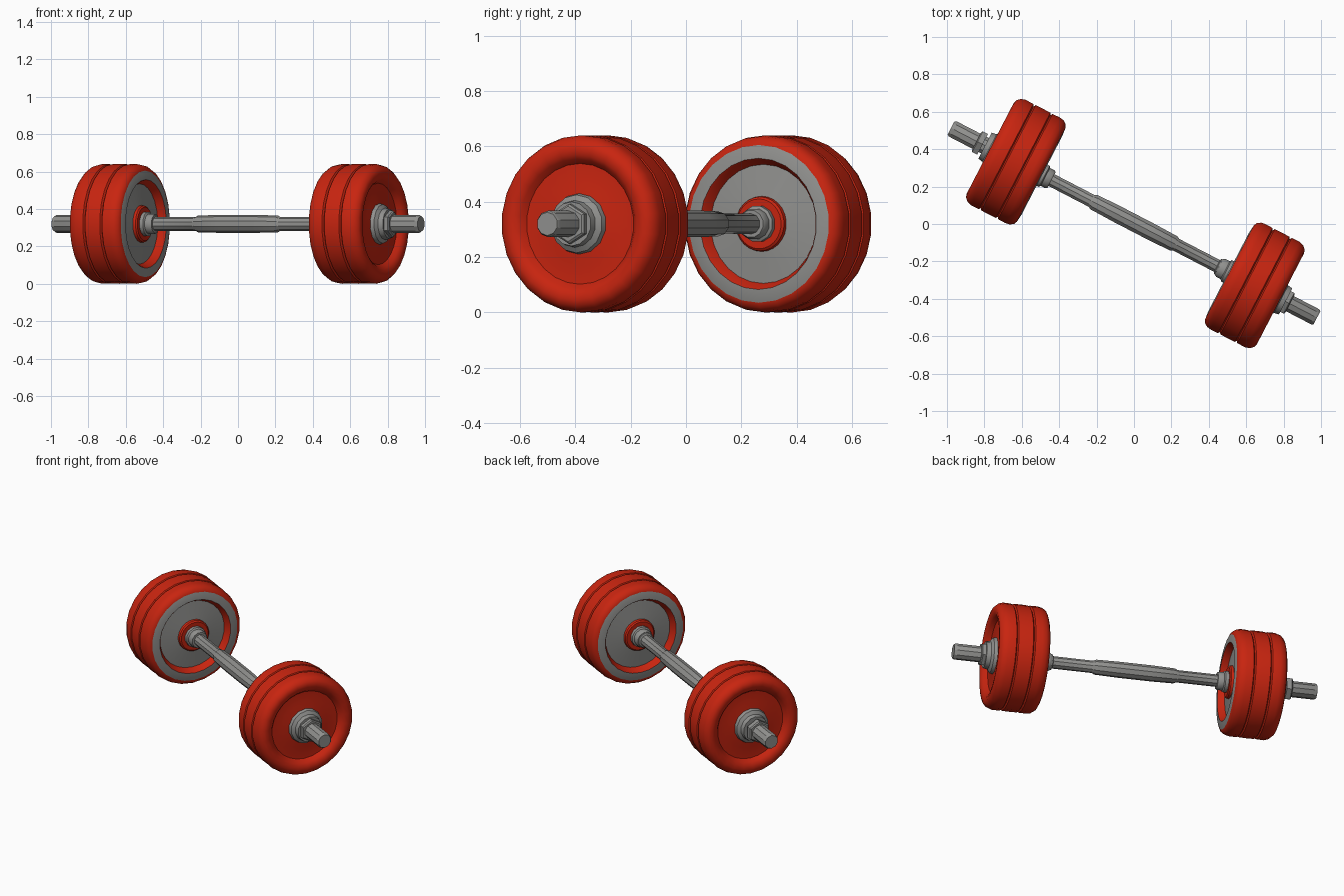
import bpy, bmesh, math

if "Cube" in bpy.data.objects:
    bpy.data.objects.remove(bpy.data.objects["Cube"])

ANGLE = math.radians(-27.4)      # bar lies diagonally on the ground
CENTRE = (0, 0.006, 0.32)


def material(name, rgb):
    m = bpy.data.materials.new(name)
    m.diffuse_color = (*rgb, 1)
    m.use_nodes = True
    m.node_tree.nodes["Principled BSDF"].inputs["Base Color"].default_value = m.diffuse_color
    return m


RED = material("red_rubber", (0.58, 0.018, 0.005))
GREY = material("grey_steel", (0.28, 0.28, 0.27))


def lathe(name, profile, segs, mats, side=1, offset=0.0, smooth=35):
    """Spin (position along bar, radius, material index of the next band) round the bar."""
    bm = bmesh.new()
    rings = []
    for s, r, _ in profile:
        rings.append([bm.verts.new((side * s + offset,
                                    r * math.cos(2 * math.pi * (k + 0.5) / segs),
                                    r * math.sin(2 * math.pi * (k + 0.5) / segs)))
                      for k in range(segs)])
    for i in range(len(rings) - 1):
        for k in range(segs):
            n = (k + 1) % segs
            f = bm.faces.new((rings[i][k], rings[i][n], rings[i + 1][n], rings[i + 1][k]))
            f.material_index = profile[i][2]
    bmesh.ops.remove_doubles(bm, verts=bm.verts, dist=1e-5)
    bmesh.ops.recalc_face_normals(bm, faces=bm.faces)
    me = bpy.data.meshes.new(name)
    bm.to_mesh(me)
    bm.free()
    for m in mats:
        me.materials.append(m)
    me.shade_smooth()
    me.set_sharp_from_angle(angle=math.radians(smooth))
    ob = bpy.data.objects.new(name, me)
    ob.location = CENTRE
    ob.rotation_euler = (0, 0, ANGLE)
    bpy.context.collection.objects.link(ob)
    return ob


# Bar: thick ends, thin middle, swollen grip
half_bar = [(0.255, 0.037, 0), (0.50, 0.037, 0), (0.505, 0.048, 0),
            (1.092, 0.048, 0), (1.102, 0.042, 0), (1.102, 0, 0)]
bar = [(-s, r, 0) for s, r, _ in reversed(half_bar)]
bar += [(-0.24, 0.045, 0), (-0.1, 0.048, 0), (0.1, 0.048, 0), (0.24, 0.045, 0)] + half_bar
lathe("bar", bar, 10, [GREY], smooth=30)

# Three stacked plates: grey dished inner face, red rim with seams, recessed outer face
stack = [
    (-0.152, 0, 0), (-0.152, 0.09, 0), (-0.145, 0.098, 0), (-0.130, 0.10, 1),
    (-0.118, 0.215, 0), (-0.152, 0.232, 0), (-0.158, 0.237, 1),
    (-0.153, 0.285, 0), (-0.145, 0.303, 0), (-0.125, 0.316, 0), (-0.10, 0.320, 0),
    (-0.058, 0.319, 0), (-0.051, 0.308, 0), (-0.044, 0.319, 0), (0.0, 0.320, 0),
    (0.044, 0.319, 0), (0.051, 0.308, 0), (0.058, 0.319, 0),
    (0.105, 0.320, 0), (0.130, 0.312, 0), (0.148, 0.295, 0), (0.154, 0.275, 0),
    (0.150, 0.250, 0), (0.138, 0.234, 0), (0.116, 0.218, 0),
    (0.116, 0.150, 0), (0.126, 0.10, 0), (0.126, 0, 0)]

for side, label in ((-1, "left"), (1, "right")):
    mid = side * 0.72 + 0.008
    lathe(label + "_plates", stack, 26, [RED, GREY], side, mid)
    # Inner stop collar
    lathe(label + "_inner_collar",
          [(-0.215, 0, 0), (-0.215, 0.050, 0), (-0.205, 0.056, 0), (-0.178, 0.056, 0),
           (-0.172, 0.066, 0), (-0.145, 0.066, 0), (-0.145, 0, 0)],
          12, [GREY], side, mid)
    # Flared clamp flange against the outer plate
    lathe(label + "_clamp_flange",
          [(0.115, 0, 0), (0.115, 0.112, 0), (0.145, 0.105, 0),
           (0.158, 0.085, 0), (0.185, 0.080, 0), (0.185, 0, 0)],
          14, [GREY], side, mid)
    # Hexagonal lock nut, slightly backed off on the left
    a = 0.20 if side < 0 else 0.175
    lathe(label + "_lock_nut",
          [(a, 0, 0), (a, 0.072, 0), (a + 0.03, 0.072, 0), (a + 0.036, 0.064, 0),
           (a + 0.036, 0, 0)],
          6, [GREY], side, mid)
